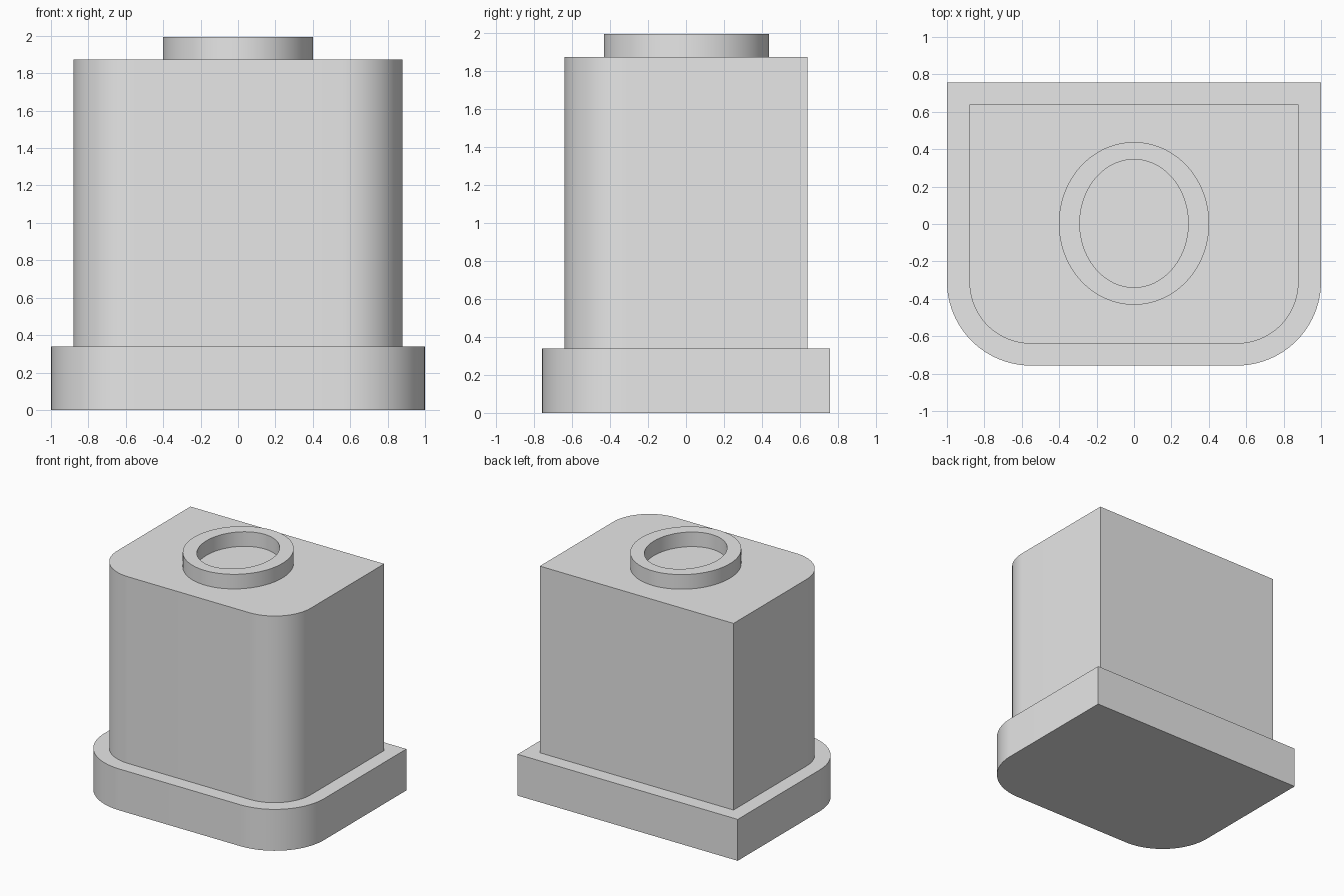
import bpy
import bmesh
from math import cos, sin, pi, radians

cube = bpy.data.objects.get("Cube")
if cube:
    bpy.data.objects.remove(cube, do_unlink=True)

grey = bpy.data.materials.new("light grey")
grey.use_nodes = True
grey.diffuse_color = (0.8, 0.8, 0.8, 1)
grey.node_tree.nodes["Principled BSDF"].inputs["Base Color"].default_value = (0.8, 0.8, 0.8, 1)


def finish(name, bm):
    bmesh.ops.recalc_face_normals(bm, faces=bm.faces)
    mesh = bpy.data.meshes.new(name)
    bm.to_mesh(mesh)
    bm.free()
    mesh.materials.append(grey)
    obj = bpy.data.objects.new(name, mesh)
    bpy.context.collection.objects.link(obj)
    bpy.ops.object.select_all(action="DESELECT")
    obj.select_set(True)
    bpy.context.view_layer.objects.active = obj
    bpy.ops.object.shade_smooth_by_angle(angle=radians(30))
    return obj


def rounded_front_block(name, half_x, half_y, radius_x, radius_y, z0, z1, steps=24):
    """Block with square back corners and rounded front corners."""
    right = [(-half_x + radius_x * (1 - cos(a)), -half_y + radius_y * (1 - sin(a)))
             for a in (i * pi / 2 / steps for i in range(steps + 1))]
    left = [(-x, y) for x, y in reversed(right)]
    outline = [(-half_x, half_y)] + right + left + [(half_x, half_y)]
    bm = bmesh.new()
    face = bm.faces.new([bm.verts.new((x, y, z0)) for x, y in outline])
    new = bmesh.ops.extrude_face_region(bm, geom=[face], use_keep_orig=True)["geom"]
    top = [g for g in new if isinstance(g, bmesh.types.BMVert)]
    bmesh.ops.translate(bm, verts=top, vec=(0, 0, z1 - z0))
    return finish(name, bm)


def oval_collar(name, outer, inner, z0, z1, sides=96):
    """Open oval ring standing on the lid."""
    bm = bmesh.new()

    def loop(radii, z):
        return [bm.verts.new((radii[0] * cos(2 * pi * i / sides),
                              radii[1] * sin(2 * pi * i / sides) + 0.003, z))
                for i in range(sides)]

    loops = [loop(outer, z0), loop(outer, z1), loop(inner, z1), loop(inner, z0)]
    for a, b in zip(loops, loops[1:] + loops[:1]):
        for i in range(sides):
            j = (i + 1) % sides
            bm.faces.new((a[i], a[j], b[j], b[i]))
    return finish(name, bm)


# Wide foot, tall body and the raised oval collar on top
rounded_front_block("base", 1.0, 0.757, 0.45, 0.45, 0, 0.34)
rounded_front_block("body", 0.88, 0.64, 0.33, 0.33, 0.34, 1.873)
oval_collar("collar", (0.402, 0.435), (0.29, 0.342), 1.873, 1.993)
